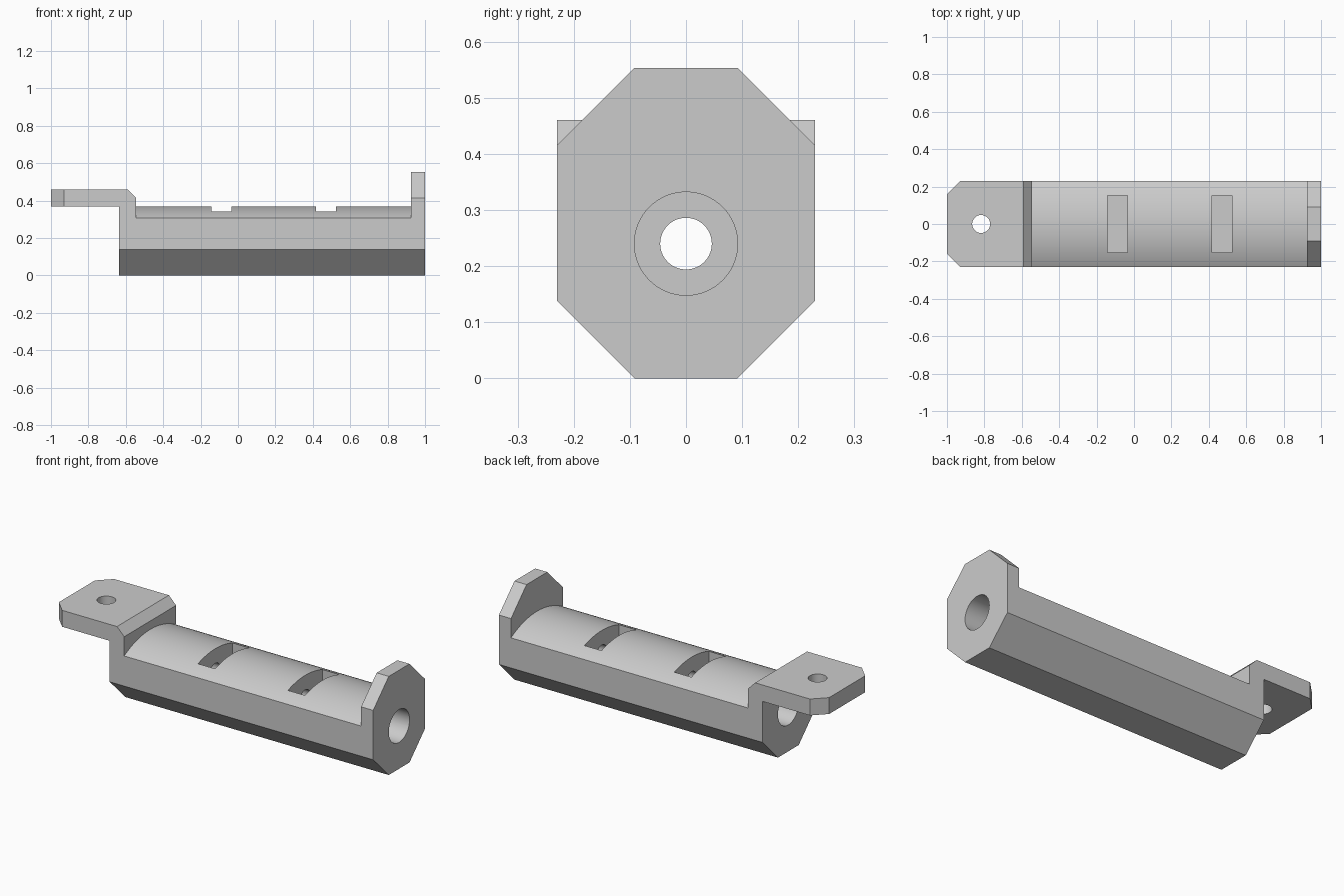
import bpy, bmesh, math
from mathutils import Vector, Matrix

default = bpy.data.objects.get("Cube")
if default:
    bpy.data.objects.remove(default, do_unlink=True)

grey = bpy.data.materials.new("plain grey")
grey.use_nodes = True
grey.diffuse_color = (0.6, 0.6, 0.6, 1)
grey.node_tree.nodes["Principled BSDF"].inputs["Base Color"].default_value = (0.6, 0.6, 0.6, 1)


def to_object(name, bm):
    bmesh.ops.recalc_face_normals(bm, faces=bm.faces)
    mesh = bpy.data.meshes.new(name)
    bm.to_mesh(mesh)
    bm.free()
    mesh.materials.append(grey)
    obj = bpy.data.objects.new(name, mesh)
    bpy.context.collection.objects.link(obj)
    return obj


def prism(points, travel):
    """Extrude a closed outline along a vector."""
    bm = bmesh.new()
    face = bm.faces.new([bm.verts.new(p) for p in points])
    out = bmesh.ops.extrude_face_region(bm, geom=[face], use_keep_orig=True)
    moved = [g for g in out["geom"] if isinstance(g, bmesh.types.BMVert)]
    bmesh.ops.translate(bm, verts=moved, vec=Vector(travel))
    return bm


def cylinder(name, radius, length, centre, along_x):
    turn = Matrix.Rotation(math.pi / 2, 4, 'Y') if along_x else Matrix()
    bm = bmesh.new()
    bmesh.ops.create_cone(bm, cap_ends=True, segments=64, radius1=radius, radius2=radius,
                          depth=length, matrix=Matrix.Translation(centre) @ turn)
    return to_object(name, bm)


def combine(target, other, operation):
    mod = target.modifiers.new(operation.lower(), 'BOOLEAN')
    mod.operation, mod.solver, mod.object = operation, 'EXACT', other
    bpy.context.view_layer.objects.active = target
    bpy.ops.object.modifier_apply(modifier=mod.name)
    bpy.data.objects.remove(other, do_unlink=True)


HALF, FLAT, SHOULDER = 0.23, 0.092, 0.138
BODY_X, FLANGE_X, AXIS_Z = -0.635, 0.925, 0.24

# Long body: chamfered underside and gently crowned top
crown_radius, crown_top = 0.464, 0.368
half_angle = math.asin(HALF / crown_radius)
profile = [(-HALF, SHOULDER), (-FLAT, 0), (FLAT, 0), (HALF, SHOULDER)]
for i in range(33):
    a = half_angle * (1 - i / 16)
    profile.append((crown_radius * math.sin(a),
                    crown_top - crown_radius * (1 - math.cos(a))))
housing = to_object("housing", prism([(BODY_X, y, z) for y, z in profile],
                                     (FLANGE_X - BODY_X, 0, 0)))

# Tall eight-sided end flange
top = 0.553
octagon = [(-FLAT, 0), (FLAT, 0), (HALF, SHOULDER), (HALF, top - SHOULDER),
           (FLAT, top), (-FLAT, top), (-HALF, top - SHOULDER), (-HALF, SHOULDER)]
flange = to_object("end_flange", prism([(FLANGE_X, y, z) for y, z in octagon],
                                       (1 - FLANGE_X, 0, 0)))

# Mounting bracket with a chamfered shoulder and clipped tab corners
outline = [(-1, 0.368), (BODY_X, 0.368), (BODY_X, 0.2), (-0.545, 0.2),
           (-0.545, 0.415), (-0.59, 0.46), (-1, 0.46)]
bm = prism([(x, -HALF, z) for x, z in outline], (0, 2 * HALF, 0))
corners = [e for e in bm.edges if all(v.co.x < -0.99 for v in e.verts)
           and abs(e.verts[0].co.y - e.verts[1].co.y) < 0.01]
bmesh.ops.bevel(bm, geom=corners, offset=0.07, segments=1, affect='EDGES')
bracket = to_object("mounting_bracket", bm)

combine(housing, flange, 'UNION')
combine(housing, bracket, 'UNION')

# Screw hole in the tab
combine(housing, cylinder("screw_hole", 0.048, 0.4, (-0.817, 0, 0.41), False), 'DIFFERENCE')

# Narrow through bore with a wider socket at each end
combine(housing, cylinder("bore", 0.046, 2.4, (0.18, 0, AXIS_Z), True), 'DIFFERENCE')
for end in (BODY_X, 1):
    combine(housing, cylinder("socket", FLAT, 0.56, (end, 0, AXIS_Z), True), 'DIFFERENCE')

# Deep rectangular slots in the crown
for x in (-0.088, 0.47):
    bm = bmesh.new()
    bmesh.ops.create_cube(bm, size=1, matrix=Matrix.Translation((x, 0, 0.29))
                          @ Matrix.Diagonal((0.106, 0.306, 0.4, 1)))
    combine(housing, to_object("slot", bm), 'DIFFERENCE')

bpy.ops.object.select_all(action='DESELECT')
housing.select_set(True)
bpy.context.view_layer.objects.active = housing
bpy.ops.object.shade_smooth_by_angle(angle=math.radians(25))
